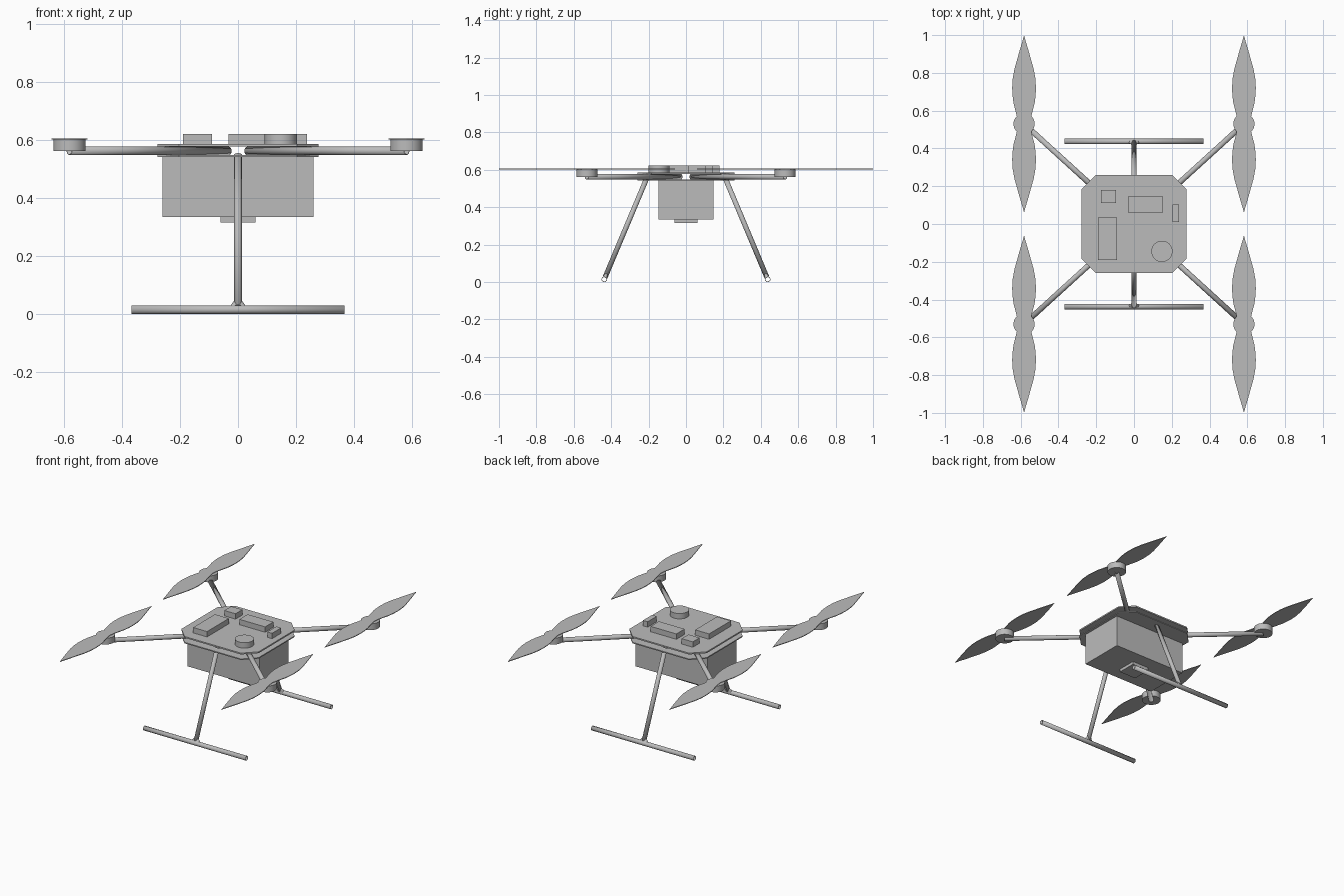
import bpy
import bmesh
from mathutils import Vector

cube = bpy.data.objects.get("Cube")
if cube:
    bpy.data.objects.remove(cube, do_unlink=True)

grey = bpy.data.materials.new("plain grey")
grey.use_nodes = True
grey.diffuse_color = (0.5, 0.5, 0.5, 1)
grey.node_tree.nodes["Principled BSDF"].inputs["Base Color"].default_value = (0.5, 0.5, 0.5, 1)


def finish(name, bm, smooth=False):
    """Turn a bmesh into a named object with the grey material."""
    bmesh.ops.recalc_face_normals(bm, faces=bm.faces)
    mesh = bpy.data.meshes.new(name)
    bm.to_mesh(mesh)
    bm.free()
    mesh.materials.append(grey)
    obj = bpy.data.objects.new(name, mesh)
    bpy.context.collection.objects.link(obj)
    if smooth:
        bpy.ops.object.select_all(action='DESELECT')
        obj.select_set(True)
        bpy.context.view_layer.objects.active = obj
        bpy.ops.object.shade_smooth_by_angle()
    return obj


def box(name, x0, x1, y0, y1, z0, z1):
    bm = bmesh.new()
    bmesh.ops.create_cube(bm, size=1)
    bmesh.ops.scale(bm, vec=(x1 - x0, y1 - y0, z1 - z0), verts=bm.verts)
    bmesh.ops.translate(bm, vec=((x0 + x1) / 2, (y0 + y1) / 2, (z0 + z1) / 2), verts=bm.verts)
    return finish(name, bm)


def rod(name, start, end, r1, r2=None, caps=True, flat=1.0, sides=32):
    """Round rod from start to end; without caps it becomes a thin-walled tube."""
    start, end = Vector(start), Vector(end)
    axis = end - start
    bm = bmesh.new()
    bmesh.ops.create_cone(bm, cap_ends=caps, segments=sides, radius1=r1,
                          radius2=r1 if r2 is None else r2, depth=axis.length)
    bmesh.ops.scale(bm, vec=(1, flat, 1), verts=bm.verts)
    obj = finish(name, bm, smooth=True)
    obj.location = (start + end) / 2
    obj.rotation_mode = 'QUATERNION'
    obj.rotation_quaternion = Vector((0, 0, 1)).rotation_difference(axis)
    if not caps:
        wall = obj.modifiers.new("wall", 'SOLIDIFY')
        wall.thickness = 0.003
        wall.offset = -1
    return obj


def slab(name, outline, z0, z1):
    """Extrude a flat outline upward."""
    bm = bmesh.new()
    face = bm.faces.new([bm.verts.new((x, y, z0)) for x, y in outline])
    top = bmesh.ops.extrude_face_region(bm, geom=[face])["geom"]
    bmesh.ops.translate(bm, vec=(0, 0, z1 - z0),
                        verts=[v for v in top if isinstance(v, bmesh.types.BMVert)])
    return finish(name, bm)


# Two octagonal frame plates
HX, HY, CUT = 0.278, 0.26, 0.075
quarter = [(HX, HY - CUT), (HX - CUT, HY)]
octagon = (quarter + [(-x, y) for x, y in reversed(quarter)]
           + [(-x, -y) for x, y in quarter] + [(x, -y) for x, y in reversed(quarter)])
slab("lower_plate", octagon, 0.542, 0.549)
slab("upper_plate", octagon, 0.578, 0.587)

# Payload box and sensor under the frame
box("payload_box", -0.26, 0.26, -0.148, 0.148, 0.335, 0.545)
box("bottom_sensor", -0.06, 0.06, -0.062, 0.062, 0.316, 0.336)

# Electronics on the upper plate
TOP, DECK = 0.622, 0.585
box("receiver", -0.175, -0.095, 0.11, 0.18, DECK, TOP)
box("flight_controller", -0.032, 0.153, 0.06, 0.145, DECK, TOP)
box("side_module", 0.204, 0.238, 0.01, 0.103, DECK, TOP)
box("battery", -0.19, -0.09, -0.19, 0.034, DECK, TOP)
rod("position_antenna", (0.148, -0.145, DECK), (0.148, -0.145, TOP), 0.056, sides=48)

# Blade half-widths along the distance from the hub
blade = [(0.0, 0.032), (0.03, 0.036), (0.06, 0.043), (0.11, 0.056), (0.15, 0.061),
         (0.19, 0.063), (0.24, 0.06), (0.29, 0.051), (0.34, 0.037), (0.39, 0.023), (0.44, 0.008)]
TIP = 0.47
MX, MY = 0.582, 0.53

# Arm, motor and propeller at each corner
for sx, side in ((1, "left"), (-1, "right")):
    for sy, end in ((-1, "front"), (1, "back")):
        tag = f"{end}_{side}"
        cx, cy = sx * MX, sy * MY
        rod(f"arm_{tag}", (cx * 0.055, cy * 0.055, 0.563), (cx, cy, 0.563), 0.0145, caps=False)
        rod(f"motor_{tag}", (cx, cy, 0.562), (cx, cy, 0.603), 0.056, sides=48)
        right = [(w, d) for d, w in blade]
        half = right + [(0, TIP)] + [(-x, y) for x, y in reversed(right[1:])]
        outline = half + [(-x, -y) for x, y in half]
        # The hub points already lie on both sides, so join the halves there
        outline = [(cx + x, cy + y) for x, y in outline]
        slab(f"propeller_{tag}", outline, 0.602, 0.606)

# Landing gear: slanted leg, flared joint and skid, front and back
for sy, end in ((-1, "front"), (1, "back")):
    foot = Vector((0, sy * 0.437, 0.0147))
    hip = Vector((0, sy * 0.212, 0.55))
    up = (hip - foot).normalized()
    rod(f"leg_{end}", foot + up * 0.012, hip, 0.0135, caps=False)
    rod(f"leg_joint_{end}", foot + up * 0.011, foot + up * 0.034, 0.028, 0.0135, flat=0.5)
    rod(f"skid_{end}", foot - Vector((0.368, 0, 0)), foot + Vector((0.368, 0, 0)),
        0.0145, caps=False)
